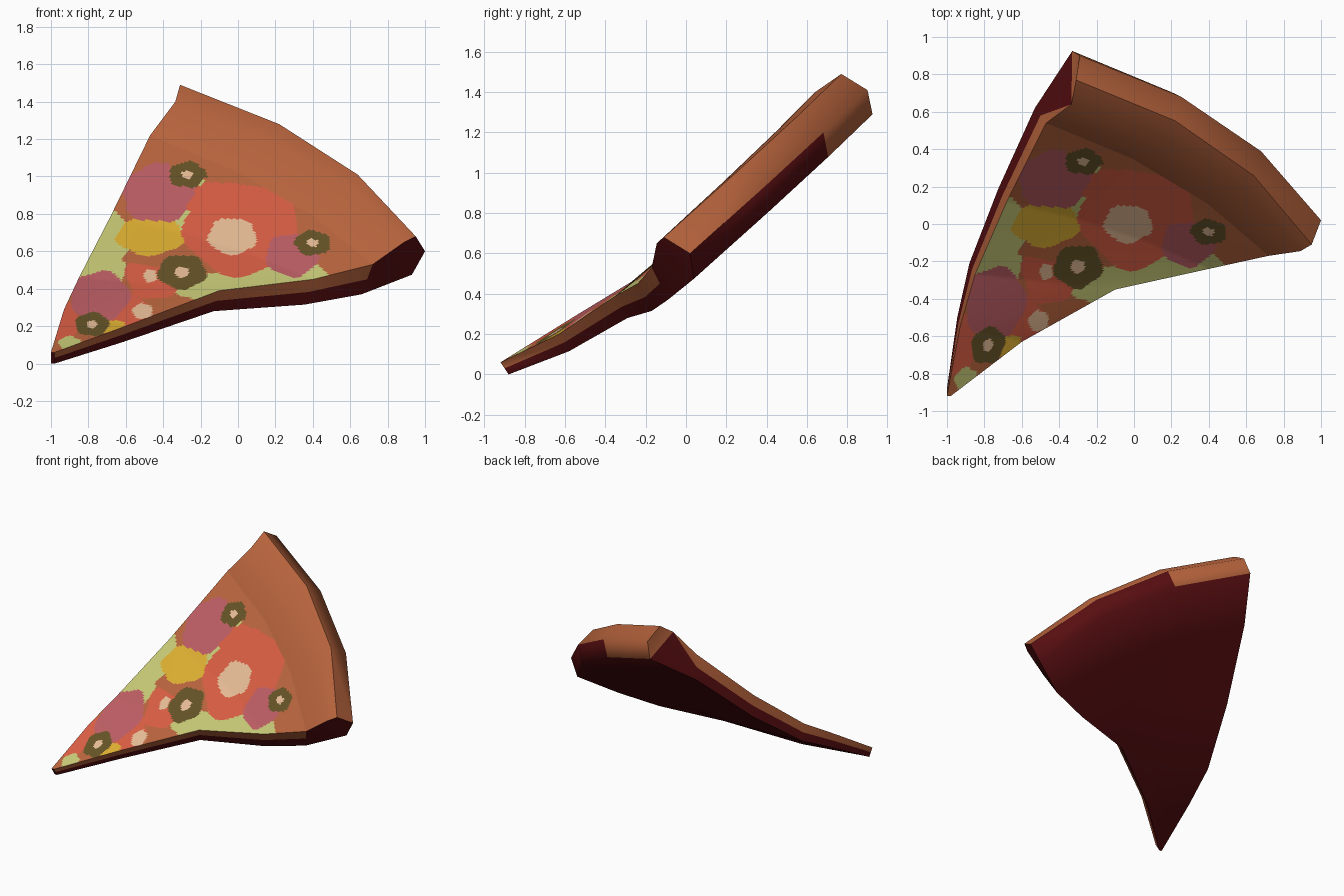
import bpy, bmesh, math
from mathutils import Vector

if "Cube" in bpy.data.objects:
    bpy.data.objects.remove(bpy.data.objects["Cube"])


def material(name, hex_rgb):
    m = bpy.data.materials.new(name)
    rgb = [c / 255 for c in bytes.fromhex(hex_rgb)]
    m.diffuse_color = (*[((c + 0.055) / 1.055) ** 2.4 for c in rgb], 1)
    m.use_nodes = True
    m.node_tree.nodes["Principled BSDF"].inputs["Base Color"].default_value = m.diffuse_color
    return m


BROWN, RED, GREEN, TOMATO, YELLOW, PINK, OLIVE, CREAM = range(8)
MATS = [material(*pair) for pair in (
    ("baked_crust", "b6633c"), ("dark_red_base", "580e11"), ("green_cheese", "c4c674"),
    ("tomato_red", "d65c42"), ("yellow_pepper", "daac30"), ("pink_sausage", "ba5c62"),
    ("olive", "645226"), ("cream", "e4ba94"))]

# Top edge of each cut side, from the tip to the foot of the crust, then over the crust
LEFT = [(-1, -.92, .06), (-.93, -.55, .29), (-.85, -.27, .46), (-.68, .12, .79), (-.47, .54, 1.22),
        (-.335, .64, 1.40), (-.31, .77, 1.49), (-.29, .90, 1.41), (-.33, .925, 1.29)]
RIGHT = [(-.98, -.92, .06), (-.60, -.63, .20), (-.10, -.35, .39), (.40, -.24, .45), (.72, -.17, .53),
         (.89, -.145, .65), (.95, -.11, .68), (1, .02, .60), (.93, .04, .475)]
COLS, N = 4, 14
OUT = Vector((.11, .075, .06))


def point(i, k):
    """Profile point i on column k; points 9-13 are the underside, below points 4-0."""
    t = i if i < 9 else 13 - i
    p = Vector(LEFT[t]).lerp(Vector(RIGHT[t]), k / (COLS - 1))
    if 0 < k < COLS - 1:  # bow the crust outward
        p += OUT * min(1, max(0, (t - 2) * .3))
    if i >= 9:
        p += Vector((-.015 * t, .04 + .01 * t, -.06 - .025 * t))
    return p


def finish(name, bm):
    me = bpy.data.meshes.new(name)
    bm.to_mesh(me)
    bm.free()
    for m in MATS:
        me.materials.append(m)
    ob = bpy.data.objects.new(name, me)
    bpy.context.collection.objects.link(ob)
    bpy.ops.object.select_all(action='DESELECT')
    ob.select_set(True)
    bpy.context.view_layer.objects.active = ob
    bpy.ops.object.shade_smooth_by_angle(angle=math.radians(62))


# Crust and base: loft the profile, then close both cut sides
bm = bmesh.new()
grid = [[bm.verts.new(point(i, k)) for i in range(N)] for k in range(COLS)]
top_faces = []


def face(verts, mat):
    f = bm.faces.new(verts)
    f.material_index = mat
    return f


for k in range(COLS - 1):
    for i in range(N):
        j = (i + 1) % N
        red = i >= 8 or (i == 7 and k > 0)
        f = face((grid[k][i], grid[k + 1][i], grid[k + 1][j], grid[k][j]), RED if red else BROWN)
        if i < 4:
            top_faces.append(f)

# Cut sides: brown upper half, dark red lower half
for col, end in ((grid[0], BROWN), (grid[-1], RED)):
    mids = [bm.verts.new(col[i].co.lerp(col[13 - i].co, .5)) for i in range(5)]
    for i in range(4):
        a, b = mids[i], mids[i + 1]
        face((col[i], col[i + 1], b, a), BROWN)
        face((a, b, col[12 - i], col[13 - i]), RED)
    face((col[4], col[5], mids[4]), end)
    face((mids[4], col[5], col[8]), RED)
    face((mids[4], col[8], col[9]), RED)
    face((col[5], col[6], col[7], col[8]), end)
    face((col[0], mids[0], col[13]), RED)
bmesh.ops.recalc_face_normals(bm, faces=bm.faces)
bmesh.ops.delete(bm, geom=top_faces, context='FACES_ONLY')
finish("crust_and_base", bm)

# Toppings as seen from the front: x, z, half width, height ratio (later ones lie on top)
toppings = []


def add(mat, x, z, r, ratio=.75):
    toppings.append((mat, x, z, r, r * ratio))


add(GREEN, -.73, .62, .15, 1.6)
add(GREEN, -.26, .84, .17, .9)
add(GREEN, -.10, .41, .24, .33)
add(GREEN, .20, .47, .29, .33)
add(TOMATO, .02, .72, .31, .8)
add(TOMATO, -.13, .85, .14, .85)
add(TOMATO, -.45, .47, .15, .85)
add(TOMATO, -.62, .27, .15)
add(TOMATO, -.93, .22, .08, 1.4)
add(BROWN, -.45, .57, .17, .3)
add(YELLOW, -.47, .68, .18, .56)
add(YELLOW, -.70, .20, .10, .35)
add(GREEN, -.90, .11, .06, .6)
for x, z, r in ((-.43, .91, .19), (-.74, .36, .16), (.29, .58, .14)):
    add(PINK, x, z, r, .82)
add(CREAM, -.03, .68, .13)
add(CREAM, -.47, .47, .036, 1)
add(CREAM, -.51, .28, .055)
add(CREAM, -.15, 1.215, .022, .6)
for x, z, r in ((-.27, 1.01, .1), (-.30, .49, .13), (.40, .645, .095), (-.78, .21, .09)):
    add(OLIVE, x, z, r, .7)
    add(CREAM, x, z, r * .3)


def topping_at(x, z):
    found = BROWN
    for n, (mat, cx, cz, rx, rz) in enumerate(toppings):
        dx, dz = (x - cx) / rx, (z - cz) / rz
        if math.hypot(dx, dz) < 1 + .06 * math.sin(5 * math.atan2(dz, dx) + n):
            found = mat
    return found


# Topped surface: fine grid over the upper patches, coloured by topping
S = 32
bm = bmesh.new()


def surface(r, c):
    i, k = min(r // S, 3), min(c // S, COLS - 2)
    a, b = r / S - i, c / S - k
    return point(i, k).lerp(point(i, k + 1), b).lerp(point(i + 1, k).lerp(point(i + 1, k + 1), b), a)


vs = [[bm.verts.new(surface(r, c)) for c in range((COLS - 1) * S + 1)] for r in range(4 * S + 1)]
for r in range(4 * S):
    for c in range((COLS - 1) * S):
        f = face((vs[r][c], vs[r][c + 1], vs[r + 1][c + 1], vs[r + 1][c]), BROWN)
        mid = f.calc_center_median()
        f.material_index = topping_at(mid.x, mid.z)
finish("topped_surface", bm)
